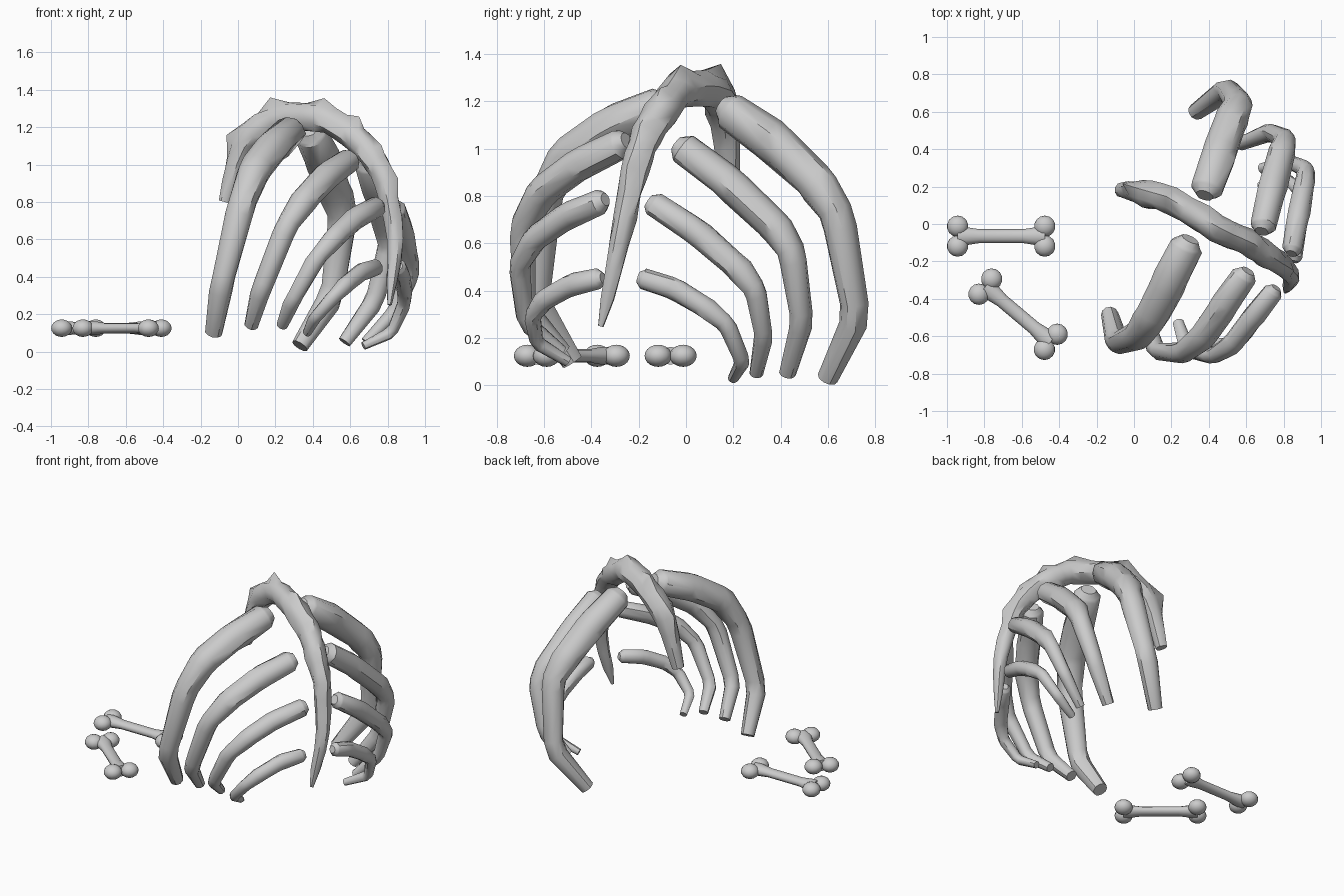
import bpy, bmesh, math, random
from mathutils import Vector, Matrix

if "Cube" in bpy.data.objects:
    bpy.data.objects.remove(bpy.data.objects["Cube"])

random.seed(4)


def finish(bm, name, angle=40):
    bmesh.ops.recalc_face_normals(bm, faces=bm.faces)
    me = bpy.data.meshes.new(name)
    bm.to_mesh(me)
    bm.free()
    ob = bpy.data.objects.new(name, me)
    bpy.context.collection.objects.link(ob)
    bpy.ops.object.select_all(action='DESELECT')
    ob.select_set(True)
    bpy.context.view_layer.objects.active = ob
    bpy.ops.object.shade_smooth_by_angle(angle=math.radians(angle))


def tube(name, pts, radii, outward, spikes=None, sides=10, jitter=0.0, flat=1.0):
    """Loft rings along a path; vertex 0 of every ring faces away from 'outward'."""
    bm = bmesh.new()
    rings = []
    for i, p in enumerate(pts):
        a, b = pts[max(i - 1, 0)], pts[min(i + 1, len(pts) - 1)]
        t = ((p - a).normalized() + (b - p).normalized()).normalized()
        out = p - Vector(outward)
        out = (out - t * out.dot(t)).normalized()
        side = t.cross(out)
        ring = []
        for k in range(sides):
            ang = 2 * math.pi * k / sides
            r = radii[i] * (1 + random.uniform(-jitter, jitter))
            lift = spikes[i] if spikes and k == 0 else 0
            ring.append(bm.verts.new(p + out * (math.cos(ang) * r * flat + lift)
                                     + side * math.sin(ang) * r))
        rings.append(ring)
    for r0, r1 in zip(rings, rings[1:]):
        for k in range(sides):
            n = (k + 1) % sides
            bm.faces.new((r0[k], r0[n], r1[n], r1[k]))
    bm.faces.new(rings[0])
    bm.faces.new(rings[-1])
    finish(bm, name)


def smooth_path(keys, steps):
    """Catmull-Rom curve through the key points."""
    k = [2 * keys[0] - keys[1]] + keys + [2 * keys[-1] - keys[-2]]
    path = []
    for a, b, c, d in zip(k, k[1:], k[2:], k[3:]):
        for s in range(steps):
            t = s / steps
            path.append(b + ((c - a) * t + (2 * a - 5 * b + 4 * c - d) * t ** 2
                             + (3 * b - a - 3 * c + d) * t ** 3) / 2)
    return path + [keys[-1]]


# arched spine: one bony spike at each key point, tapering to the tail
keys = [Vector(p) for p in (
    (-.07, .18, .80), (.03, .17, 1.10), (.20, .12, 1.24), (.44, -.02, 1.25), (.59, -.09, 1.17),
    (.71, -.17, 1.05), (.79, -.22, .90), (.84, -.28, .60), (.81, -.36, .25))]
path = smooth_path(keys, 3)
last = len(path) - 1
radii = [.076 * min(1, .5 + 3 * i / last, .15 + 1.2 * math.sqrt(1 - i / last))
         for i in range(last + 1)]
spikes = [.055 * (1 - i / last) if i % 3 == 0 and i else 0 for i in range(last + 1)]
tube("spine", path, radii, (.38, -.05, .55), spikes, sides=9, jitter=.1)


# ribs: straight upper part, an elbow of two bends, a shin and an inward tip
def rib(name, keys, r0):
    mid = keys[0].lerp(keys[1], .5) + Vector((0, 0, .02))
    p = [keys[0], mid] + keys[1:]
    d = (p[1] - p[0]).normalized()
    path, rad = [p[0] - d * r0 * .5, p[0] - d * r0 * .15], [r0 * .5, r0 * .8]
    for i, scale in enumerate((.92, 1, .95, .8, .68, .5)):
        # soften each bend with a pair of rings
        if 0 < i < 5:
            path += [p[i].lerp(p[i - 1], .13), p[i].lerp(p[i + 1], .13)]
            rad += [r0 * scale] * 2
        else:
            path.append(p[i])
            rad.append(r0 * scale)
    tube(name, path, rad, (.42, -.03, .35), jitter=.05, flat=.92)


def rib_row(side, first, second, fourth):
    """Four ribs; the third follows the quadratic through the other three."""
    first, second, fourth = ([Vector(v) for v in r] for r in (first, second, fourth))
    third = [b + (c - a) / 3 for a, b, c in zip(first, second, fourth)]
    for i, keys in enumerate((first, second, third, fourth)):
        rib(f"{side}_rib_{i + 1}", keys, .096 * .795 ** i)


rib_row("back",
        [(.39, .19, 1.16), (.52, .56, .85), (.56, .64, .72), (.50, .72, .29), (.33, .60, .03)],
        [(.69, -.01, 1.0), (.79, .38, .67), (.81, .45, .56), (.73, .49, .27), (.57, .43, .05)],
        [(.86, -.18, .45), (.89, .08, .33), (.89, .17, .26), (.82, .24, .10), (.67, .20, .03)])
rib_row("front",
        [(.28, -.12, 1.18), (.09, -.50, .97), (.02, -.60, .79), (-.09, -.64, .35), (-.13, -.48, .10)],
        [(.59, -.28, 1.02), (.36, -.61, .82), (.26, -.69, .67), (.12, -.68, .32), (.07, -.52, .14)],
        [(.74, -.37, .45), (.58, -.60, .36), (.51, -.65, .29), (.41, -.63, .18), (.37, -.50, .10)])


# loose bones: a waisted shaft with two knobs at each end
def loose_bone(name, a, b, z=.125):
    a, b = Vector((*a, z)), Vector((*b, z))
    across = (b - a).cross(Vector((0, 0, 1))).normalized()
    tube(name + "_shaft", [a.lerp(b, f) for f in (0, .1, .25, .75, .9, 1)],
         [.05, .048, .037, .037, .048, .05], (a.x, a.y, -5), sides=12, flat=.75)
    bm = bmesh.new()
    for c in (a, b):
        for s in (-1, 1):
            m = Matrix.Translation(c + across * .053 * s) @ Matrix.Diagonal((1, 1, .82, 1))
            bmesh.ops.create_uvsphere(bm, u_segments=14, v_segments=10, radius=.057, matrix=m)
    finish(bm, name + "_knobs")


loose_bone("loose_bone_1", (-.943, -.065), (-.477, -.065))
loose_bone("loose_bone_2", (-.795, -.335), (-.445, -.63))
